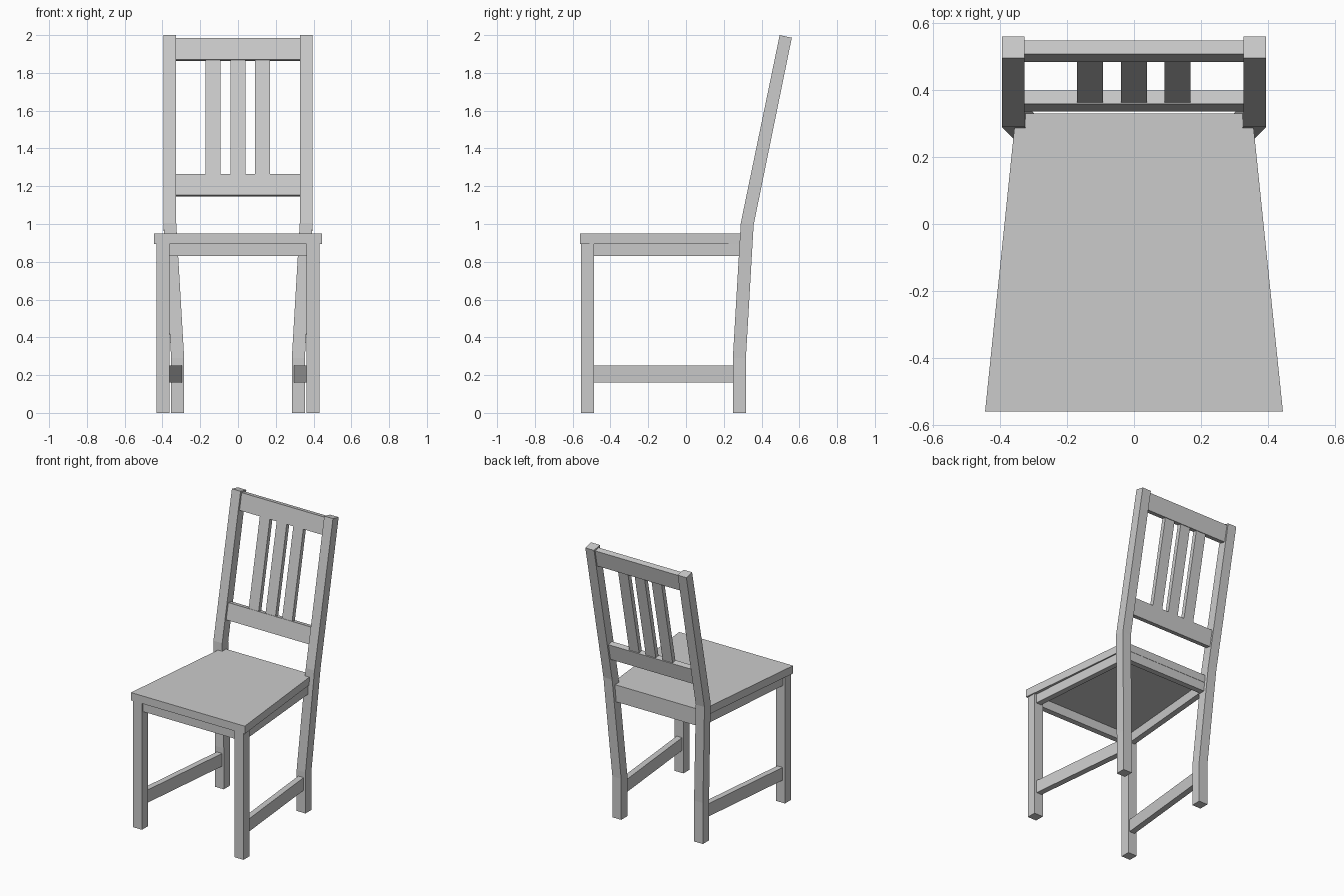
import bpy, bmesh

if "Cube" in bpy.data.objects:
    bpy.data.objects.remove(bpy.data.objects["Cube"])


def loft(name, sections, mirror=False):
    """Flat-sided beam through a list of four-cornered sections."""
    bm = bmesh.new()
    rings = [[bm.verts.new(p) for p in s] for s in sections]
    for a, b in zip(rings, rings[1:]):
        for i in range(4):
            j = (i + 1) % 4
            bm.faces.new((a[i], a[j], b[j], b[i]))
    bm.faces.new(rings[0][::-1])
    bm.faces.new(rings[-1])
    bmesh.ops.recalc_face_normals(bm, faces=bm.faces)
    mesh = bpy.data.meshes.new(name)
    bm.to_mesh(mesh)
    bm.free()
    obj = bpy.data.objects.new(name, mesh)
    bpy.context.collection.objects.link(obj)
    if mirror:
        obj.modifiers.new("Mirror", 'MIRROR')
    return obj


def level(x0, x1, y0, y1, z, zback=None):
    """Section across a post; its back edge may sit at another height."""
    zb = z if zback is None else zback
    return [(x0, y0, z), (x1, y0, z), (x1, y1, zb), (x0, y1, zb)]


def upright(x0, x1, y, z0, z1):
    """Section across a front-to-back rail."""
    return [(x0, y, z0), (x1, y, z0), (x1, y, z1), (x0, y, z1)]


def box(name, x0, x1, y0, y1, z0, z1, mirror=False):
    return loft(name, [level(x0, x1, y0, y1, z0), level(x0, x1, y0, y1, z1)], mirror)


# Seat, narrower at the back
loft("seat", [upright(-0.445, 0.445, -0.56, 0.895, 0.95),
              upright(-0.353, 0.353, 0.33, 0.895, 0.95)])

# Legs; the back ones bend twice and become the backrest posts
box("front_leg", 0.362, 0.432, -0.555, -0.488, 0, 0.895, True)
loft("back_leg", [level(0.285, 0.354, 0.248, 0.317, 0),
                  level(0.285, 0.354, 0.248, 0.317, 0.29),
                  level(0.327, 0.395, 0.290, 0.358, 1.005, 0.995),
                  level(0.327, 0.395, 0.496, 0.560, 2.0, 1.986)], True)

# Aprons under the seat
box("front_apron", -0.37, 0.37, -0.542, -0.502, 0.83, 0.895)
box("back_apron", -0.33, 0.33, 0.288, 0.328, 0.83, 0.895)
loft("side_apron", [upright(0.377, 0.417, -0.495, 0.83, 0.895),
                    upright(0.310, 0.350, 0.295, 0.83, 0.895)], True)

# Low side stretchers
loft("side_stretcher", [upright(0.373, 0.415, -0.495, 0.16, 0.25),
                        upright(0.297, 0.339, 0.255, 0.16, 0.25)], True)


# Backrest pieces follow the lean of the posts
def leaning(name, x0, x1, z0, z1, inset, depth):
    def section(z):
        y = 0.29 + 0.207 * (z - 1.0) + inset
        return level(x0, x1, y, y + depth, z, z - 0.2 * depth)
    return loft(name, [section(z0), section(z1)])


leaning("top_rail", -0.335, 0.335, 1.87, 1.986, 0.014, 0.04)
leaning("lower_rail", -0.335, 0.335, 1.153, 1.266, 0.014, 0.04)
for i, x in enumerate((-0.132, 0, 0.13)):
    leaning(f"back_slat_{i + 1}", x - 0.039, x + 0.039, 1.25, 1.88, 0.018, 0.03)
